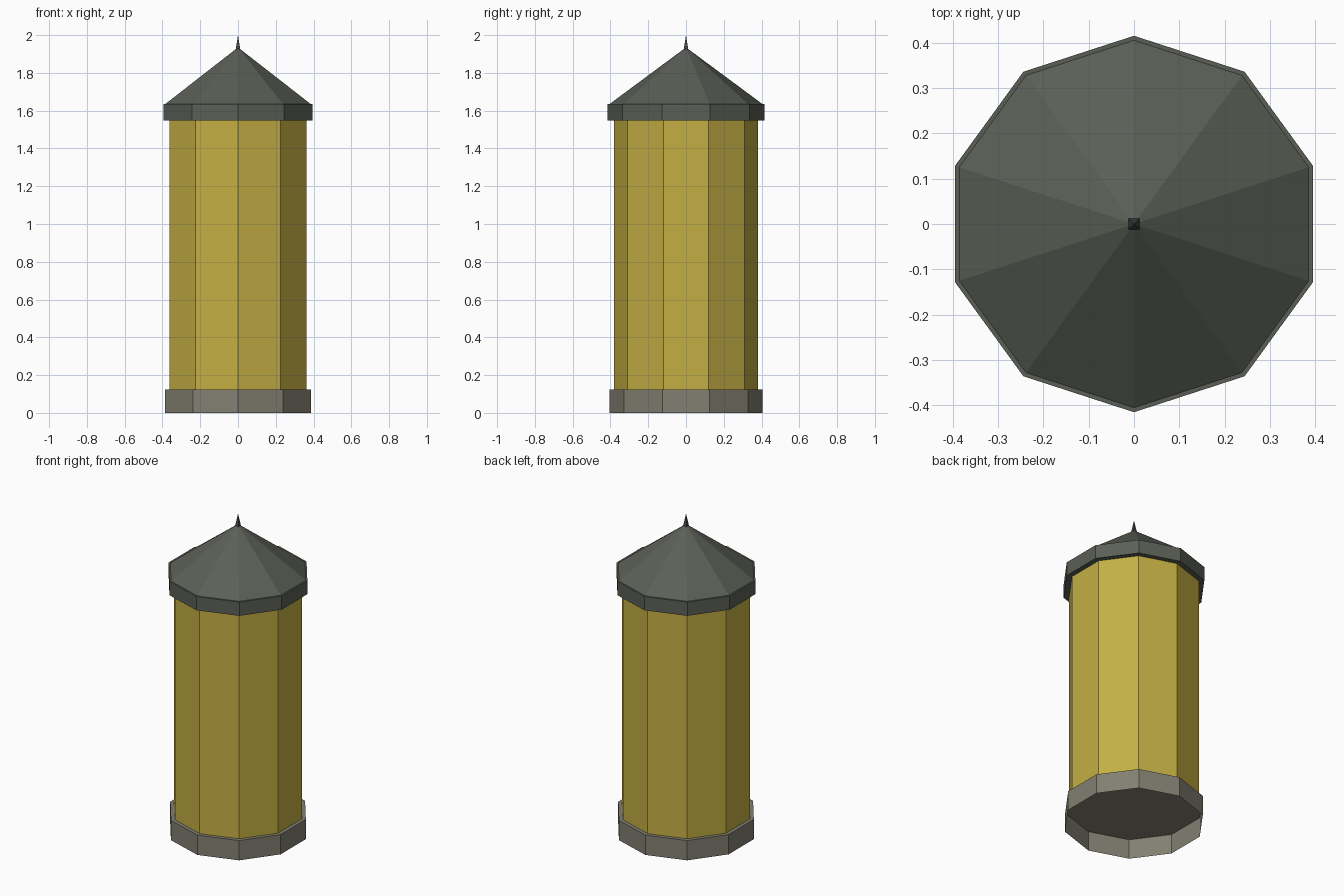
import bpy, bmesh, math

if "Cube" in bpy.data.objects:
    bpy.data.objects.remove(bpy.data.objects["Cube"])

SIDES = 10


def material(name, rgb):
    mat = bpy.data.materials.new(name)
    mat.diffuse_color = (*rgb, 1)
    mat.use_nodes = True
    mat.node_tree.nodes["Principled BSDF"].inputs["Base Color"].default_value = mat.diffuse_color
    return mat


def srgb(r, g, b):
    return [((c / 255 + 0.055) / 1.055) ** 2.4 for c in (r, g, b)]


ochre = material("ochre yellow", srgb(196, 175, 68))
stone = material("warm stone grey", srgb(130, 127, 113))
slate = material("dark slate grey", srgb(91, 95, 86))
iron = material("dark iron", srgb(70, 73, 71))


def lathe(name, rings, mat, sides=SIDES, turn=90, cap_bottom=False, cap_top=False):
    """Flat-sided shell through (radius, z) rings; radius 0 makes a point."""
    bm = bmesh.new()
    loops = []
    for radius, z in rings:
        count = sides if radius else 1
        loops.append([bm.verts.new((
            radius * math.cos(math.radians(turn) + math.tau * i / sides),
            radius * math.sin(math.radians(turn) + math.tau * i / sides), z))
            for i in range(count)])
    for low, high in zip(loops, loops[1:]):
        for i in range(sides):
            j = (i + 1) % sides
            if len(high) == 1:
                bm.faces.new((low[i], low[j], high[0]))
            else:
                bm.faces.new((low[i], low[j], high[j], high[i]))
    if cap_bottom:
        bm.faces.new(loops[0][::-1])
    if cap_top:
        bm.faces.new(loops[-1])
    mesh = bpy.data.meshes.new(name)
    bm.to_mesh(mesh)
    bm.free()
    mesh.materials.append(mat)
    obj = bpy.data.objects.new(name, mesh)
    bpy.context.collection.objects.link(obj)
    return obj


# Plinth, open underneath
lathe("plinth", [(0.406, 0), (0.406, 0.125)], stone, cap_top=True)
# Column body
lathe("column", [(0.382, 0.125), (0.382, 1.55)], ochre)
# Eave band, with a narrow ledge on top
lathe("eave_band", [(0.382, 1.548), (0.415, 1.548), (0.415, 1.635), (0.405, 1.635)], slate)
# Conical roof
lathe("roof", [(0.405, 1.635), (0, 1.935)], slate)
# Square spike at the peak
lathe("spike", [(0.019, 1.915), (0, 2.0)], iron, sides=4, turn=45)
